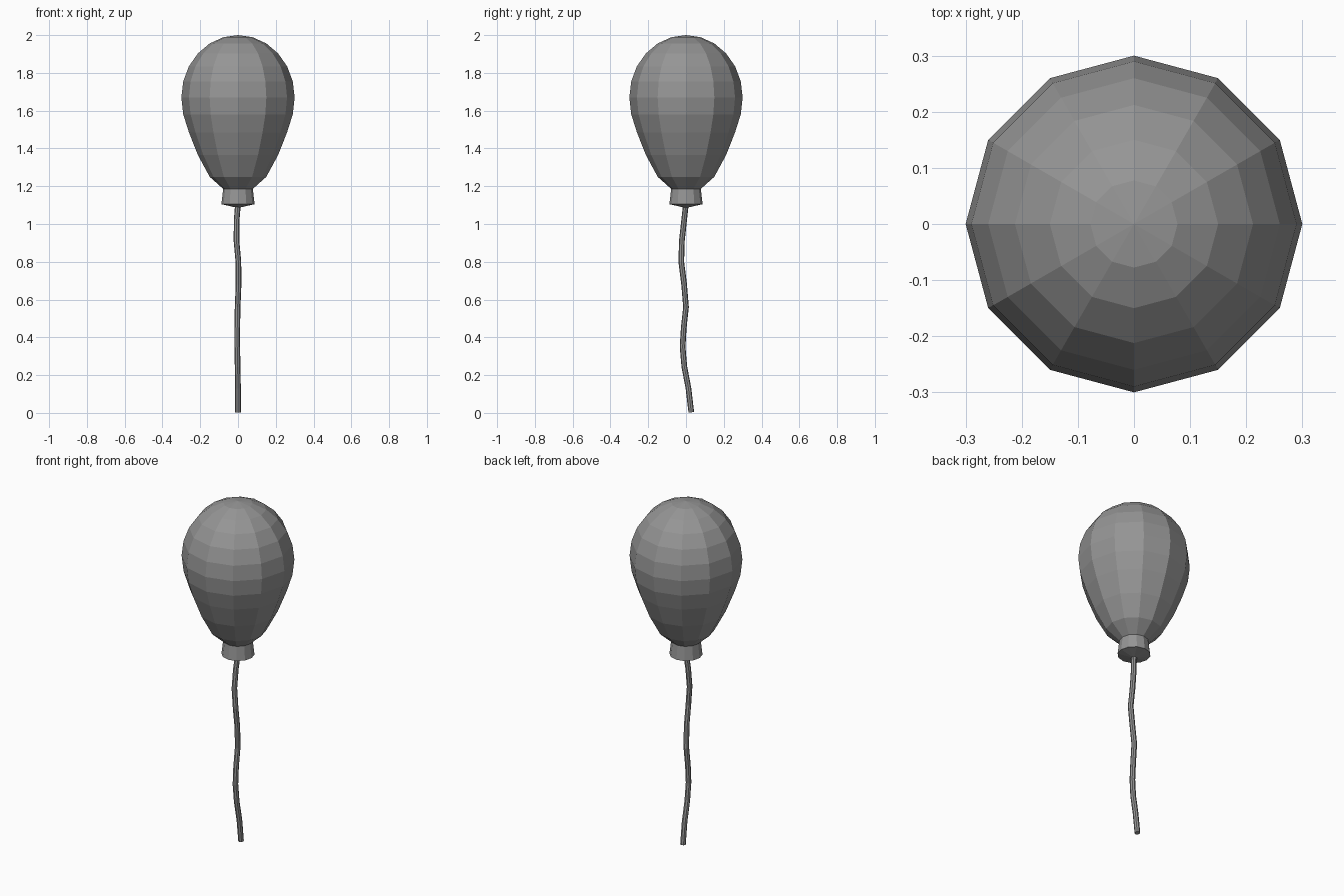
import bpy, bmesh, math
from mathutils import Vector

cube = bpy.data.objects.get("Cube")
if cube:
    bpy.data.objects.remove(cube)

GREY = (0.3, 0.3, 0.3, 1)
grey = bpy.data.materials.new("balloon grey")
grey.use_nodes = True
grey.diffuse_color = GREY
grey.node_tree.nodes["Principled BSDF"].inputs["Base Color"].default_value = GREY


def finish(name, bm):
    """Turn a bmesh into a flat-shaded object."""
    bmesh.ops.recalc_face_normals(bm, faces=bm.faces)
    mesh = bpy.data.meshes.new(name)
    bm.to_mesh(mesh)
    bm.free()
    mesh.materials.append(grey)
    obj = bpy.data.objects.new(name, mesh)
    bpy.context.collection.objects.link(obj)
    return obj


def skin(name, rings):
    """Bridge rings of points; a ring of one point closes as a fan."""
    bm = bmesh.new()
    loops = [[bm.verts.new(p) for p in ring] for ring in rings]
    for a, b in zip(loops, loops[1:]):
        n = max(len(a), len(b))
        for i in range(n):
            j = (i + 1) % n
            quad = [a[i % len(a)], a[j % len(a)], b[j % len(b)], b[i % len(b)]]
            bm.faces.new(list(dict.fromkeys(quad)))
    for end in (loops[0], loops[-1]):
        if len(end) > 2:
            bm.faces.new(end)
    return finish(name, bm)


def circle(radius, z, sides=12):
    if radius == 0:
        return [Vector((0, 0, z))]
    steps = [2 * math.pi * i / sides for i in range(sides)]
    return [Vector((radius * math.cos(t), radius * math.sin(t), z)) for t in steps]


# Balloon body: round dome above, stretched taper below
R, MID, DOME = 0.3, 1.67, 0.33
lower = [1.58, 1.485, 1.365, 1.25, 1.185]
body = []
for k in range(12):
    t = math.radians(15 * k)
    z = MID + DOME * math.cos(t) if k <= 6 else lower[k - 7]
    body.append(circle(R * math.sin(t), z))
skin("balloon_body", body)

# Flared neck with a shallow pointed underside
skin("balloon_neck", [circle(0.078, 1.19), circle(0.088, 1.105), circle(0, 1.085)])

# Wavy string: rings set square to the path
path = [Vector(p) for p in (
    (0, 0, 1.11), (-0.007, -0.01, 1.02), (-0.008, -0.022, 0.91), (0.002, -0.025, 0.80),
    (0.003, -0.01, 0.68), (-0.002, 0, 0.56), (-0.004, -0.012, 0.45), (-0.004, -0.018, 0.35),
    (-0.002, -0.009, 0.245), (0, 0.013, 0.13), (0, 0.028, 0.003))]
string = []
for i, p in enumerate(path):
    way = path[min(i + 1, len(path) - 1)] - path[max(i - 1, 0)]
    turn = Vector((0, 0, -1)).rotation_difference(way)
    string.append([p + turn @ q for q in circle(0.015, 0, 8)])
skin("string", string)
